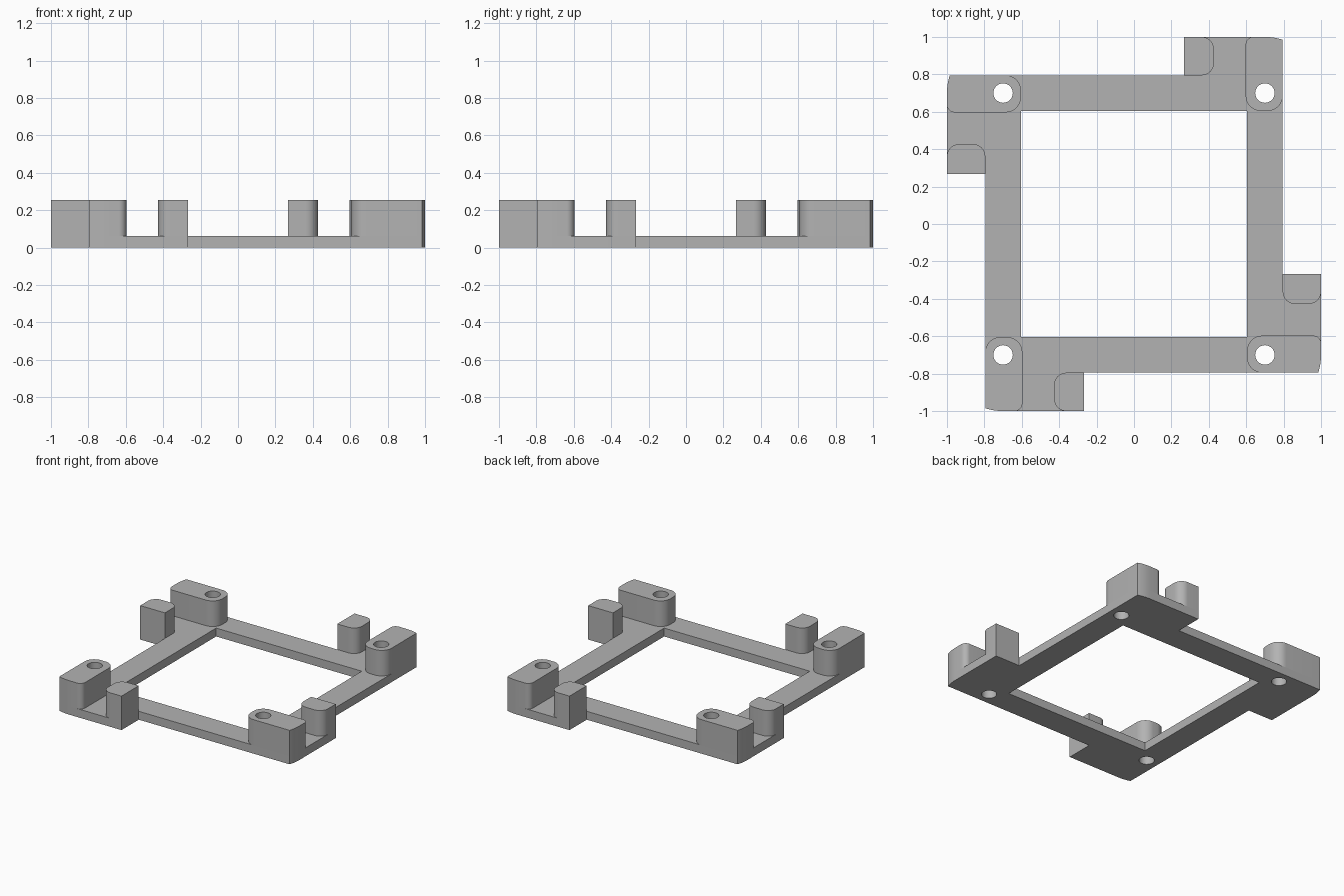
import bpy, bmesh
from math import cos, sin, pi, radians
from mathutils import Vector

BASE_TOP, TOP = 0.063, 0.255
IN, OUT = 0.605, 0.795        # inner and outer half-width of the square frame
HOLE_AT, HOLE_R = 0.70, 0.052

cube = bpy.data.objects.get("Cube")
if cube:
    bpy.data.objects.remove(cube, do_unlink=True)

grey = bpy.data.materials.new("plain grey")
grey.use_nodes = True
colour = (0.45, 0.45, 0.45, 1)
grey.diffuse_color = colour
grey.node_tree.nodes["Principled BSDF"].inputs["Base Color"].default_value = colour


def turn(points, k):
    """Rotate points by k quarter turns about the centre."""
    for _ in range(k):
        points = [(-y, x) for x, y in points]
    return points


def rounded(corners):
    """Outline from (x, y, radius) corners, with filleted right angles."""
    result = []
    for i, (x, y, r) in enumerate(corners):
        p = Vector((x, y))
        if r == 0:
            result.append((x, y))
            continue
        u = (Vector(corners[i - 1][:2]) - p).normalized()
        v = (Vector(corners[(i + 1) % len(corners)][:2]) - p).normalized()
        for j in range(11):
            a = j / 10 * pi / 2
            q = p + r * (u + v) - r * (v * cos(a) + u * sin(a))
            result.append((q.x, q.y))
    return result


def plate(name, outlines, z0, z1):
    """Extruded flat shape; outlines inside the first one become holes."""
    curve = bpy.data.curves.new(name + " outline", 'CURVE')
    curve.dimensions, curve.fill_mode = '2D', 'BOTH'
    curve.extrude = (z1 - z0) / 2
    for pts in outlines:
        spline = curve.splines.new('POLY')
        spline.points.add(len(pts) - 1)
        for point, (x, y) in zip(spline.points, pts):
            point.co = (x, y, 0, 1)
        spline.use_cyclic_u = True
    helper = bpy.data.objects.new(name + " helper", curve)
    bpy.context.collection.objects.link(helper)
    graph = bpy.context.evaluated_depsgraph_get()
    mesh = bpy.data.meshes.new_from_object(helper.evaluated_get(graph))
    bpy.data.objects.remove(helper, do_unlink=True)

    # Weld caps to walls and lift the plate to its height
    bm = bmesh.new()
    bm.from_mesh(mesh)
    bmesh.ops.remove_doubles(bm, verts=bm.verts, dist=0.0002)
    bmesh.ops.translate(bm, verts=bm.verts, vec=(0, 0, (z0 + z1) / 2))
    bmesh.ops.recalc_face_normals(bm, faces=bm.faces)
    bm.to_mesh(mesh)
    bm.free()
    mesh.materials.clear()
    mesh.materials.append(grey)
    obj = bpy.data.objects.new(name, mesh)
    bpy.context.collection.objects.link(obj)
    bpy.ops.object.select_all(action='DESELECT')
    obj.select_set(True)
    bpy.context.view_layer.objects.active = obj
    bpy.ops.object.shade_smooth_by_angle(angle=radians(30))
    return obj


# Shapes of the front left corner, repeated by quarter turns
bowed_end = [(1 - 0.015 * (1 - t / 8) ** 2, -0.70 - (OUT - 0.70) * (1 - t / 8))
             for t in range(9)]
hole = [(HOLE_AT + HOLE_R * cos(a * pi / 16), -HOLE_AT + HOLE_R * sin(a * pi / 16))
        for a in range(32)]
block = rounded([(IN, -OUT, 0.08)] + [(x, y, 0) for x, y in bowed_end]
                + [(1, -0.597, 0.04), (IN, -0.597, 0.08)])
post = rounded([(OUT, -0.427, 0.065), (1, -0.427, 0.065),
                (1, -0.268, 0), (OUT, -0.268, 0)])
frame_side = bowed_end + [(1, -0.268), (OUT, -0.268)]

# Thin square frame with four offset tabs and screw holes
outline = [p for k in range(4) for p in turn(frame_side, k)]
window = [(-IN, -IN), (IN, -IN), (IN, IN), (-IN, IN)]
plate("base_frame", [outline, window] + [turn(hole, k) for k in range(4)], 0, BASE_TOP)

# Drilled corner blocks and small stop posts on each tab
for k, place in enumerate(("front_left", "back_left", "back_right", "front_right")):
    plate(place + "_corner_block", [turn(block, k), turn(hole, k)], BASE_TOP, TOP)
    plate(place + "_stop_post", [turn(post, k)], BASE_TOP, TOP)
